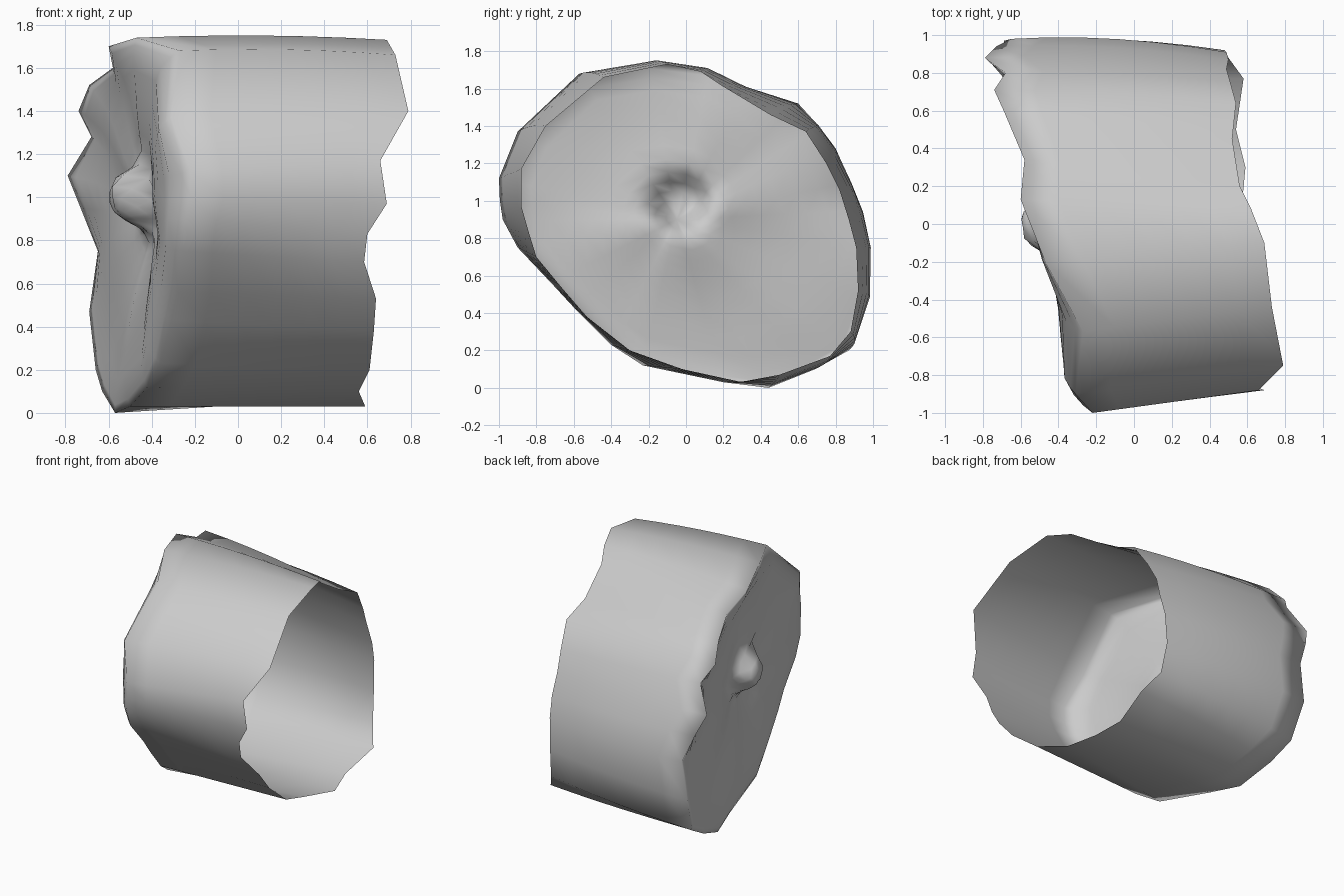
import bpy, bmesh, math
from mathutils import Vector

if "Cube" in bpy.data.objects:
    bpy.data.objects.remove(bpy.data.objects["Cube"])

# ragged rim at the closed end and matching rim at the open end
closed = [(-.47, -.2, 1.74), (-.6, .13, 1.70), (-.58, .34, 1.6), (-.69, .6, 1.52),
          (-.74, .71, 1.4), (-.68, .8, 1.28), (-.79, .88, 1.1), (-.73, .94, .95),
          (-.65, .98, .75), (-.69, .97, .47), (-.66, .87, .2), (-.63, .69, .1),
          (-.57, .44, 0), (-.5, .2, .03), (-.42, -.23, .12), (-.36, -.4, .23),
          (-.31, -.6, .43), (-.28, -.72, .56), (-.26, -.9, .75), (-.24, -.98, .9),
          (-.22, -.995, 1.0), (-.22, -1, 1.12), (-.31, -.9, 1.37), (-.27, -.57, 1.68)]
opened = [(.69, -.1, 1.73), (.62, .08, 1.69), (.56, .2, 1.61), (.52, .45, 1.46),
          (.54, .64, 1.37), (.51, .75, 1.2), (.49, .82, 1.06), (.5, .87, .9),
          (.49, .91, .75), (.48, .92, .52), (.5, .88, .3), (.58, .77, .17),
          (.54, .5, .07), (.59, .3, .03), (.56, -.02, .1), (.61, -.3, .2),
          (.63, -.53, .38), (.64, -.66, .53), (.585, -.8, .7), (.6, -.84, .83),
          (.69, -.88, .97), (.66, -.88, 1.17), (.79, -.75, 1.4), (.73, -.44, 1.66)]
N = len(closed)
MID = Vector((0, -.05, .9))


def bump(y, z, cy, cz, r, h, p=2):
    """Round bump; a higher power p gives a flatter top and steeper sides."""
    return h * math.exp(-(math.hypot(y - cy, z - cz) / r) ** p)


def cap_point(rim, s):
    """Rim point pulled to the middle by s, with puffed edge, dish, knob and folds."""
    y, z = MID.y + (rim.y - MID.y) * s, MID.z + (rim.z - MID.z) * s
    x = -.46 - .20 * y
    x += (rim.x + .46 + .20 * rim.y) * s ** 6
    x -= .03 * (1 - y) * min(1, (1 - s) / .08)
    a = math.atan2(rim.z - MID.z, rim.y)
    x += .012 * math.sin(6 * a) * s * (1 - s) * 4
    x += bump(y, z, -.08, .88, .36, .09)
    x -= bump(y, z, -.03, 1.0, .14, .18, 4)
    return Vector((x, y, z))


bm = bmesh.new()
rings = []
A, B = [Vector(p) for p in closed], [Vector(p) for p in opened]

# wall, bowed at the back and slightly on top
for k in range(7):
    t = k / 6
    bow = t * (1 - t)
    ring = []
    for a, b in zip(A, B):
        p = b.lerp(a, t)
        if p.y > 0:
            p.y *= 1 + .15 * bow * p.y
        if p.z > 1.3:
            p.z += .06 * bow
        ring.append(bm.verts.new(p))
    rings.append(ring)

# cinched end cap
for s in (.96, .9, .82, .7, .58, .47, .38, .3, .24, .18, .12, .06):
    rings.append([bm.verts.new(cap_point(a, s)) for a in A])

for r, q in zip(rings, rings[1:]):
    for i in range(N):
        j = (i + 1) % N
        bm.faces.new((r[i], r[j], q[j], q[i]))
tip = bm.verts.new(cap_point(A[0], 0))
for i in range(N):
    bm.faces.new((rings[-1][i], rings[-1][(i + 1) % N], tip))

bmesh.ops.recalc_face_normals(bm, faces=bm.faces)
# make sure the tip of the cap faces outwards
tip.normal_update()
if tip.normal.x > 0:
    bmesh.ops.reverse_faces(bm, faces=bm.faces)
for f in bm.faces:
    f.smooth = True
me = bpy.data.meshes.new("open_drum")
bm.to_mesh(me)
bm.free()
bpy.context.collection.objects.link(bpy.data.objects.new("open_drum", me))
